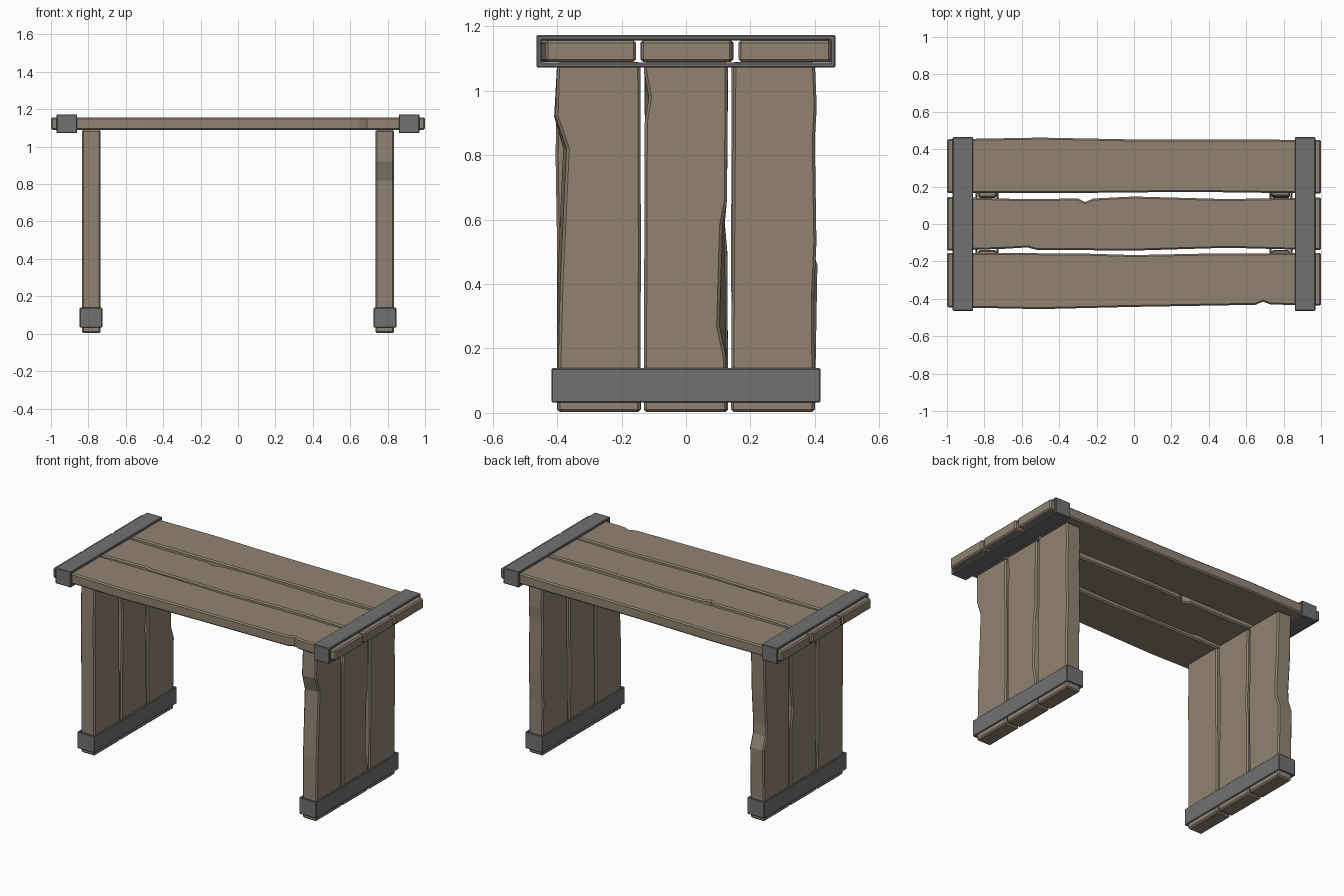
import bpy, bmesh

if "Cube" in bpy.data.objects:
    bpy.data.objects.remove(bpy.data.objects["Cube"])


def material(name, rgb):
    m = bpy.data.materials.new(name)
    m.diffuse_color = (*rgb, 1)
    m.use_nodes = True
    m.node_tree.nodes["Principled BSDF"].inputs["Base Color"].default_value = m.diffuse_color
    return m


WOOD = material("weathered wood", (0.285, 0.226, 0.17))
METAL = material("grey metal", (0.165, 0.165, 0.165))


def finish(bm, name, mat, bevel):
    bmesh.ops.recalc_face_normals(bm, faces=bm.faces[:])
    sharp = [e for e in bm.edges if e.calc_face_angle(0) > 0.9]
    bmesh.ops.bevel(bm, geom=sharp, offset=bevel, segments=1, affect='EDGES',
                    clamp_overlap=True)
    bmesh.ops.recalc_face_normals(bm, faces=bm.faces[:])
    me = bpy.data.meshes.new(name)
    bm.to_mesh(me)
    bm.free()
    me.materials.append(mat)
    ob = bpy.data.objects.new(name, me)
    bpy.context.collection.objects.link(ob)
    return ob


def plank(name, low, high, place, bevel=0.008):
    """Edges are lists of (along, across, optional across on the far face)."""
    bm = bmesh.new()
    outline = low + high[::-1]
    near = [bm.verts.new(place(p[0], p[1], 0)) for p in outline]
    far = [bm.verts.new(place(p[0], p[-1], 1)) for p in outline]
    bm.faces.new(near)
    bm.faces.new(far[::-1])
    n = len(outline)
    for i in range(n):
        j = (i + 1) % n
        bm.faces.new((near[i], near[j], far[j], far[i]))
    finish(bm, name, WOOD, bevel)


def band(name, half_a, half_b, wall, depth, place):
    """Hollow rectangular strap."""
    bm = bmesh.new()
    signs = [(-1, -1), (1, -1), (1, 1), (-1, 1)]
    rings = []
    for inset, d in ((0, -depth), (0, depth), (wall, depth), (wall, -depth)):
        rings.append([bm.verts.new(place(sa * (half_a - inset), sb * (half_b - inset), d))
                      for sa, sb in signs])
    for r in range(4):
        a, b = rings[r], rings[(r + 1) % 4]
        for i in range(4):
            j = (i + 1) % 4
            bm.faces.new((a[i], a[j], b[j], b[i]))
    finish(bm, name, METAL, 0.004)


# table top planks
def top_place(t, y, side):
    return (t, y, 1.157 if side else 1.09)


plank("top_plank_front",
      [(-1, -.445), (-.5, -.455), (0, -.443), (.65, -.432), (.69, -.415), (.73, -.43), (1, -.437)],
      [(-1, -.155), (-.3, -.157), (0, -.166), (.4, -.158), (1, -.155)], top_place)
plank("top_plank_middle",
      [(-1, -.142), (-.7, -.133), (-.57, -.125), (-.52, -.138), (0, -.142), (.5, -.127), (1, -.14)],
      [(-1, .145), (-.6, .133), (-.3, .136), (-.26, .117), (-.22, .136), (0, .147), (.5, .133), (1, .143)],
      top_place)
plank("top_plank_back",
      [(-1, .165), (-.3, .166), (.3, .172), (1, .163)],
      [(-1, .453), (-.5, .462), (0, .452), (1, .45)], top_place)


# leg planks: far face is the outward one
def leg_place(s):
    return lambda t, y, side: (s * (0.835 if side else 0.735), y, t)


right, left = leg_place(1), leg_place(-1)
Z0, Z1 = 0.003, 1.09
plank("right_leg_plank_front",
      [(Z0, -.40), (.4, -.40, -.39), (.76, -.385, -.373), (.82, -.382, -.37), (.92, -.41, -.405), (Z1, -.40)],
      [(Z0, -.142), (.5, -.14), (Z1, -.142)], right)
plank("right_leg_plank_middle",
      [(Z0, -.131), (.9, -.128), (.98, -.126, -.115), (1.06, -.13), (Z1, -.131)],
      [(Z0, .128), (.17, .126, .124), (.27, .125, .103), (.58, .12, .112), (.66, .127), (Z1, .13)], right)
plank("right_leg_plank_back",
      [(Z0, .14), (.5, .143), (Z1, .147)],
      [(Z0, .40), (.35, .397), (.53, .405), (.85, .40), (.95, .406), (Z1, .40)], right)
plank("left_leg_plank_back",
      [(Z0, .142), (.5, .14), (Z1, .142)],
      [(Z0, .40), (.46, .408), (.54, .38), (.61, .378), (.8, .392), (Z1, .40)], left)
plank("left_leg_plank_middle",
      [(Z0, -.13), (.4, -.127), (.6, -.12, -.125), (.8, -.118, -.125), (.92, -.128), (Z1, -.13)],
      [(Z0, .131), (.5, .128), (.62, .118, .11), (.75, .128), (Z1, .131)], left)
plank("left_leg_plank_front",
      [(Z0, -.40), (.5, -.40), (.8, -.405), (Z1, -.40)],
      [(Z0, -.14), (.5, -.144), (Z1, -.146)], left)

# metal straps around the top ends and the feet
for side, s in (("left", -1), ("right", 1)):
    band(side + "_top_band", 0.464, 0.0505, 0.016, 0.055,
         lambda a, b, d: (s * 0.915 + d, a, 1.1225 + b))
    band(side + "_foot_band", 0.418, 0.061, 0.0105, 0.0535,
         lambda a, b, d: (s * 0.786 + b, a, 0.0855 + d))
